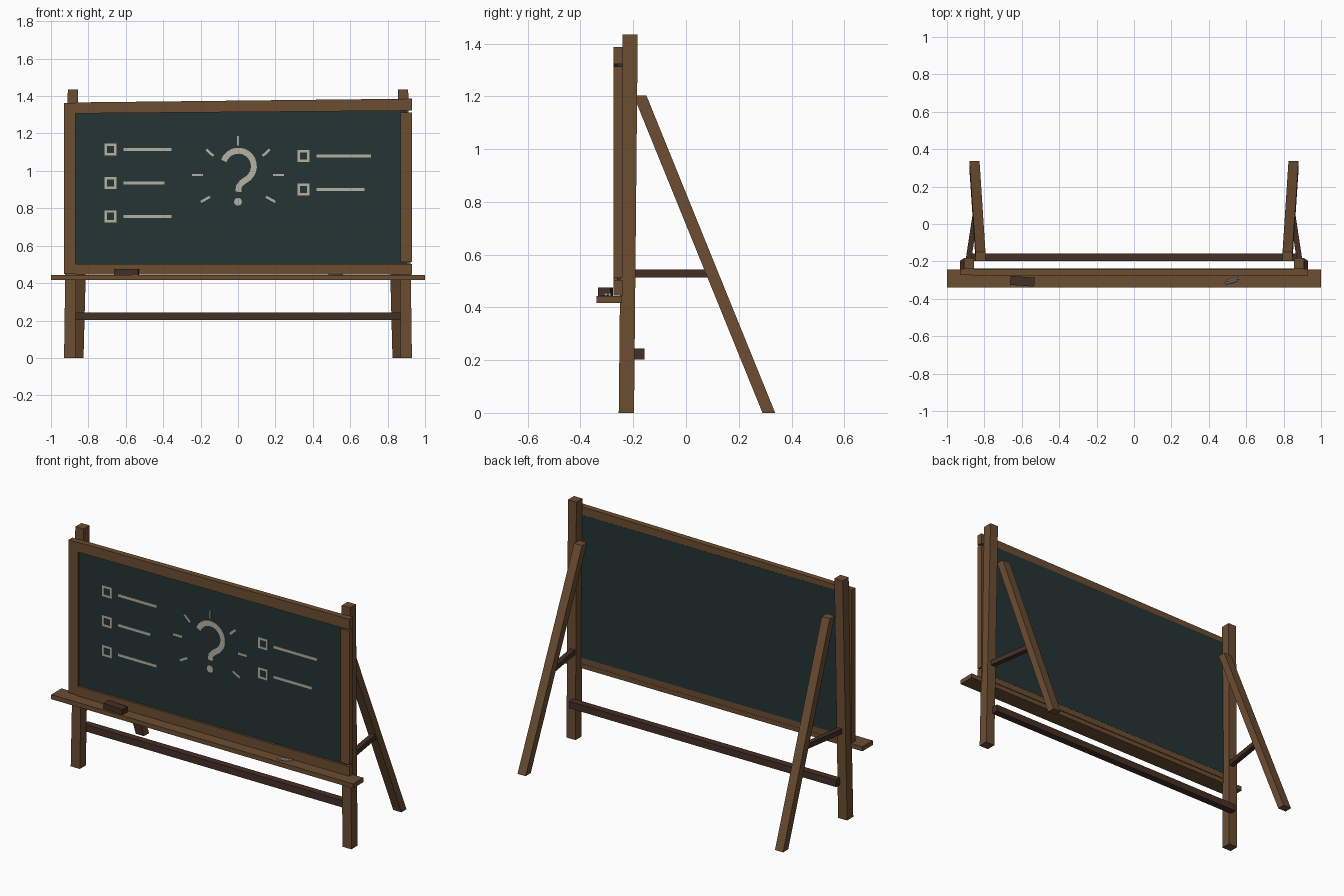
import bpy, bmesh, math
from mathutils import Vector

if "Cube" in bpy.data.objects:
    bpy.data.objects.remove(bpy.data.objects["Cube"])


def material(name, rgb):
    m = bpy.data.materials.new(name)
    m.diffuse_color = (*rgb, 1)
    m.use_nodes = True
    m.node_tree.nodes["Principled BSDF"].inputs["Base Color"].default_value = m.diffuse_color
    return m


WOOD = material("oak brown", (0.150, 0.074, 0.031))
DARK = material("dark brown", (0.060, 0.029, 0.019))
SLATE = material("slate green", (0.019, 0.033, 0.033))
CHALK = material("chalk white", (0.46, 0.44, 0.37))


def loft(name, ring_a, ring_b, mat):
    """Solid between two matching rings of points."""
    bm = bmesh.new()
    a = [bm.verts.new(p) for p in ring_a]
    b = [bm.verts.new(p) for p in ring_b]
    bm.faces.new(a)
    bm.faces.new(b)
    n = len(a)
    for i in range(n):
        bm.faces.new((a[i], a[(i + 1) % n], b[(i + 1) % n], b[i]))
    bmesh.ops.recalc_face_normals(bm, faces=bm.faces)
    me = bpy.data.meshes.new(name)
    bm.to_mesh(me)
    bm.free()
    me.materials.append(mat)
    ob = bpy.data.objects.new(name, me)
    bpy.context.collection.objects.link(ob)
    return ob


def panel(name, pts, y0, y1, mat):
    """Outline in x/z given thickness along y."""
    return loft(name, [(x, y0, z) for x, z in pts], [(x, y1, z) for x, z in pts], mat)


def box(name, x0, x1, y0, y1, z0, z1, mat):
    return panel(name, [(x0, z0), (x1, z0), (x1, z1), (x0, z1)], y0, y1, mat)


def leg(name, low, high, mat):
    """Leaning post with level ends; low/high = (x0, x1, y0, y1, z)."""
    ring = lambda r: [(r[0], r[2], r[4]), (r[1], r[2], r[4]), (r[1], r[3], r[4]), (r[0], r[3], r[4])]
    return loft(name, ring(low), ring(high), mat)


# Easel posts, back legs and side braces, mirrored
for s, side in ((-1, "left"), (1, "right")):
    leg(f"{side}_front_post", (s * 0.93, s * 0.87, -0.255, -0.197, 0),
        (s * 0.91, s * 0.855, -0.24, -0.183, 1.435), WOOD)
    leg(f"{side}_back_leg", (s * 0.88, s * 0.826, 0.29, 0.338, 0),
        (s * 0.847, s * 0.794, -0.199, -0.15, 1.203), WOOD)
    end = lambda x, y: [(s * (x + dx), y, z) for dx, z in
                        ((-0.015, 0.513), (0.015, 0.513), (0.015, 0.543), (-0.015, 0.543))]
    loft(f"{side}_side_brace", end(0.888, -0.21), end(0.842, 0.09), DARK)

# Low stretcher between the posts
box("low_stretcher", -0.885, 0.885, -0.199, -0.157, 0.203, 0.244, DARK)

# Slate board and its slightly crooked frame
box("slate_board", -0.9, 0.9, -0.262, -0.239, 0.48, 1.335, SLATE)
box("left_frame_stile", -0.93, -0.87, -0.274, -0.24, 0.448, 1.364, WOOD)
box("right_frame_stile", 0.87, 0.93, -0.274, -0.24, 0.512, 1.313, WOOD)
box("bottom_frame_rail", -0.87, 0.93, -0.275, -0.24, 0.445, 0.503, WOOD)
panel("top_frame_rail", [(-0.87, 1.307), (0.93, 1.322), (0.93, 1.386), (-0.87, 1.366)],
      -0.275, -0.24, WOOD)

# Tray
box("chalk_tray", -1, 1, -0.34, -0.242, 0.416, 0.443, WOOD)

# Eraser lying on the tray
eraser = box("eraser", -0.065, 0.065, -0.024, 0.024, 0, 0.033, DARK)
eraser.location = (-0.597, -0.306, 0.443)
eraser.rotation_euler.z = math.radians(-4)

# Two chalk sticks
for i, (x, y) in enumerate(((0.517, -0.311), (0.53, -0.297))):
    ring = [(0.006 * math.cos(a), 0.006 * math.sin(a)) for a in (k * math.pi / 4 for k in range(8))]
    stick = loft(f"chalk_stick_{i + 1}", [(-0.032, u, v) for u, v in ring],
                 [(0.032, u, v) for u, v in ring], CHALK)
    stick.location = (x, y, 0.449)
    stick.rotation_euler.z = math.radians(14)

# Chalk drawing: thin plates on the slate
Y0, Y1 = -0.265, -0.261


def stroke(name, path, width):
    """Flat ribbon of constant width along an x/z path."""
    p = [Vector(q) for q in path]
    left, right = [], []
    for i, q in enumerate(p):
        t = (p[min(i + 1, len(p) - 1)] - p[max(i - 1, 0)]).normalized()
        n = Vector((-t.y, t.x)) * width / 2
        left.append(q + n)
        right.append(q - n)
    return panel(name, left + right[::-1], Y0, Y1, CHALK)


# Tick boxes with list lines: box centre x, z, line end x
items = [(-0.682, 1.114, -0.355), (-0.682, 0.935, -0.393), (-0.682, 0.757, -0.355),
         (0.350, 1.080, 0.710), (0.350, 0.900, 0.677)]
for i, (x, z, x_end) in enumerate(items):
    h, w = 0.026, 0.013
    for k, d in enumerate((-h, h)):
        stroke(f"tick_box_{i + 1}_level_{k}", [(x - h - w / 2, z + d), (x + h + w / 2, z + d)], w)
        stroke(f"tick_box_{i + 1}_upright_{k}", [(x + d, z - h + w / 2), (x + d, z + h - w / 2)], w)
    stroke(f"list_line_{i + 1}", [(x + 0.071, z), (x_end, z)], 0.016)

# Central doodle: hook, dot and rays
hook = [(0.002 + 0.083 * math.cos(math.radians(a)), 1.025 + 0.083 * math.sin(math.radians(a)))
        for a in range(160, -51, -15)]
hook += [(0.022, 0.938), (0.005, 0.918), (0.002, 0.888)]
stroke("doodle_hook", hook, 0.032)
panel("doodle_dot", [(0.021 * math.cos(k * math.pi / 8), 0.835 + 0.021 * math.sin(k * math.pi / 8))
                     for k in range(16)], Y0, Y1, CHALK)
stroke("doodle_ray_top", [(0, 1.136), (0, 1.186)], 0.009)
for s, side in ((-1, "left"), (1, "right")):
    rays = [((0.132, 1.080), (0.170, 1.115)), ((0.187, 0.978), (0.245, 0.978)),
            ((0.150, 0.862), (0.199, 0.834))]
    for i, (a, b) in enumerate(rays):
        stroke(f"doodle_ray_{side}_{i + 1}", [(s * a[0], a[1]), (s * b[0], b[1])], 0.013)
